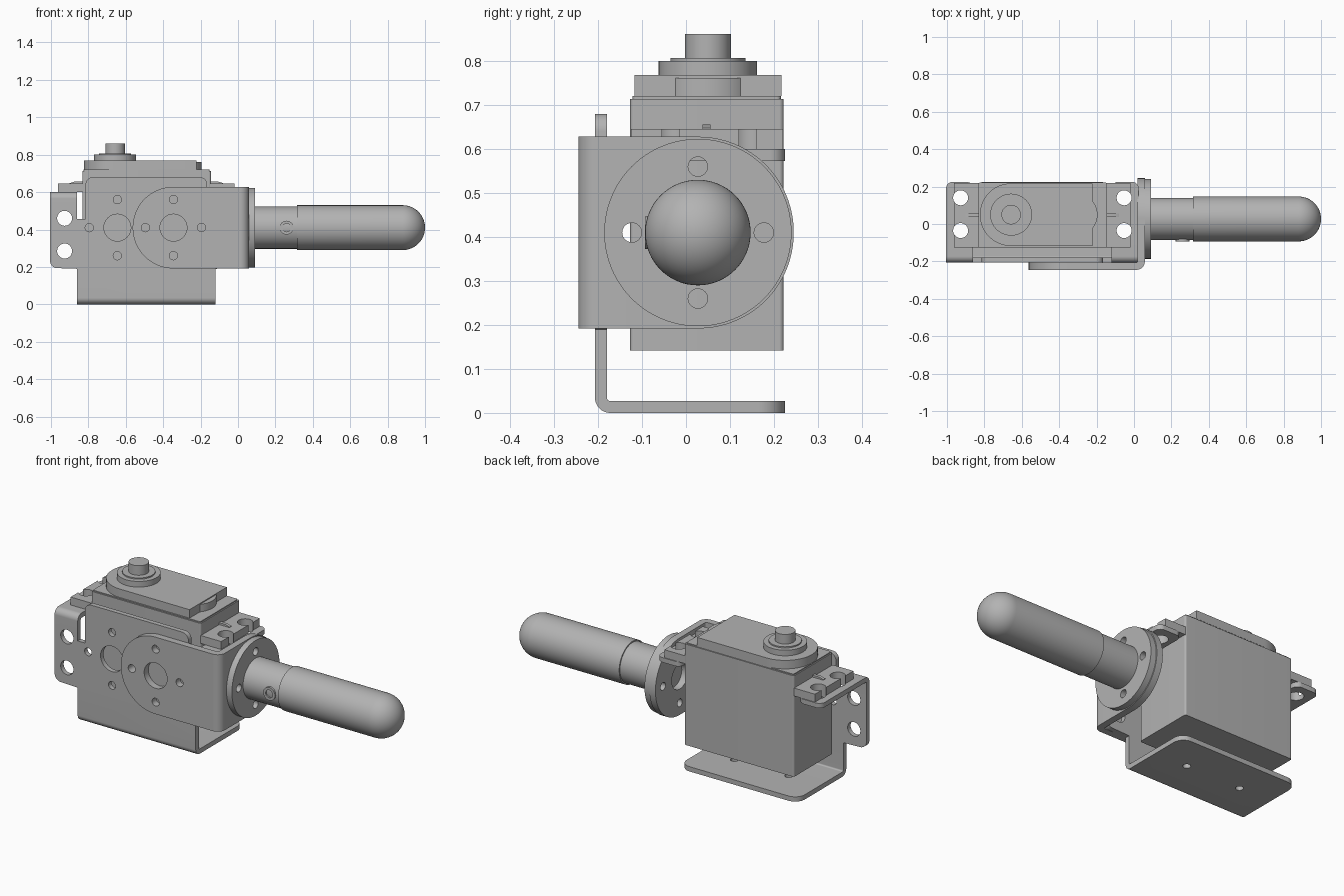
import bpy, bmesh
from math import pi, sin, cos, tan
from mathutils import Vector, Matrix

if "Cube" in bpy.data.objects:
    bpy.data.objects.remove(bpy.data.objects["Cube"])

GREY = (0.45, 0.45, 0.45, 1)
grey = bpy.data.materials.new("plain grey")
grey.use_nodes = True
grey.diffuse_color = GREY
grey.node_tree.nodes["Principled BSDF"].inputs["Base Color"].default_value = GREY

PLACE = {"x": lambda u, v, w: (w, u, v),
         "y": lambda u, v, w: (u, w, v),
         "z": lambda u, v, w: (u, v, w)}


def finish(name, bm):
    bmesh.ops.remove_doubles(bm, verts=bm.verts, dist=1e-5)
    bmesh.ops.recalc_face_normals(bm, faces=bm.faces)
    mesh = bpy.data.meshes.new(name)
    bm.to_mesh(mesh)
    bm.free()
    mesh.materials.append(grey)
    ob = bpy.data.objects.new(name, mesh)
    bpy.context.collection.objects.link(ob)
    return ob


def rounded(corners, steps=16):
    """Outline from (u, v, radius) corners, each turned into an arc."""
    out = []
    for i, (u, v, r) in enumerate(corners):
        p = Vector((u, v))
        a = (Vector(corners[i - 1][:2]) - p).normalized()
        b = (Vector(corners[(i + 1) % len(corners)][:2]) - p).normalized()
        if r == 0:
            out.append(p)
            continue
        half = a.angle(b) / 2
        centre = p + (a + b).normalized() * (r / sin(half))
        start = p + a * (r / tan(half)) - centre
        end = p + b * (r / tan(half)) - centre
        sweep = start.angle_signed(end)
        for k in range(steps + 1):
            out.append(centre + Matrix.Rotation(-sweep * k / steps, 2) @ start)
    clean = [p for i, p in enumerate(out) if (p - out[i - 1]).length > 1e-4]
    return clean


def rect(u0, u1, v0, v1, r=0):
    return rounded([(u0, v0, r), (u1, v0, r), (u1, v1, r), (u0, v1, r)])


def circle(u, v, r, n=48):
    return [(u + r * cos(2 * pi * i / n), v + r * sin(2 * pi * i / n)) for i in range(n)]


def prism(name, axis, w0, w1, *outlines):
    bm = bmesh.new()
    for pts in outlines:
        rings = [[bm.verts.new(PLACE[axis](p[0], p[1], w)) for p in pts] for w in (w0, w1)]
        bm.faces.new(rings[0])
        bm.faces.new(rings[1])
        for i in range(len(pts)):
            bm.faces.new((rings[0][i - 1], rings[0][i], rings[1][i], rings[1][i - 1]))
    return finish(name, bm)


def lathe(name, axis, centre, profile, steps=64):
    """Turn (radius, distance along axis) points around an axis."""
    bm = bmesh.new()
    put = PLACE[axis]
    vs = [bm.verts.new(put(centre[0] + r, centre[1], w)) for r, w in profile]
    edges = [bm.edges.new(pair) for pair in zip(vs, vs[1:])]
    bmesh.ops.spin(bm, geom=vs + edges, cent=put(*centre, 0), axis=put(0, 0, 1),
                   angle=2 * pi, steps=steps)
    return finish(name, bm)


def combine(ob, tool, operation):
    mod = ob.modifiers.new("cut", "BOOLEAN")
    mod.operation, mod.solver, mod.object = operation, "EXACT", tool
    mesh = bpy.data.meshes.new_from_object(
        ob.evaluated_get(bpy.context.evaluated_depsgraph_get()))
    ob.modifiers.clear()
    ob.data = mesh
    bpy.data.objects.remove(tool)
    return ob


def cut_holes(ob, axis, w0, w1, holes):
    return combine(ob, prism("hole_cutter", axis, w0, w1, *[circle(*h) for h in holes]),
                   "DIFFERENCE")


def horn_holes(u, v, big=True):
    ring = [(u + 0.15 * du, v + 0.15 * dv, 0.022)
            for du, dv in ((1, 0), (-1, 0), (0, 1), (0, -1))]
    return ring + ([(u, v, 0.072)] if big else [])


MID = -0.49      # middle of the servo along x
AX_Z = 0.41      # height of the handle axis
AX_Y = 0.027     # depth of the handle axis
OUT_X = -0.657   # output shaft
OUT_Y = 0.05
FRONT, INNER, BACK = -0.207, -0.18, 0.225

# Servo bracket: foot, front plate and two ears with flanges
foot = prism("servo_bracket", "x", MID - 0.37, MID + 0.37, rounded([
    (FRONT, 0, 0.035), (BACK, 0, 0), (BACK, 0.027, 0), (INNER, 0.027, 0.008),
    (INNER, 0.3, 0), (FRONT, 0.3, 0)]))
combine(foot, prism("foot_outline", "z", -0.1, 0.5, rounded([
    (MID - 0.37, -0.4, 0), (MID + 0.37, -0.4, 0),
    (MID + 0.37, BACK, 0.06), (MID - 0.37, BACK, 0.06)])), "INTERSECT")
half = [(0.37, 0.19, 0), (0.515, 0.195, 0.04), (0.515, 0.5, 0), (0.37, 0.5, 0),
        (0.37, 0.455, 0), (0.325, 0.455, 0), (0.325, 0.68, 0.04)]
plate = prism("front_plate", "y", FRONT, INNER, rounded(
    [(MID + u, v, r) for u, v, r in half] + [(MID - u, v, r) for u, v, r in reversed(half)]))
combine(foot, plate, "UNION")
for side in (-1, 1):
    x0, x1 = sorted((MID + side * 0.37, MID + side * 0.515))
    ear = prism("ear", "x", x0, x1, rounded([
        (FRONT, 0.48, 0), (INNER, 0.48, 0), (INNER, 0.573, 0.008),
        (BACK, 0.573, 0), (BACK, 0.6, 0), (FRONT, 0.6, 0.035)]))
    combine(ear, prism("ear_outline", "z", 0.4, 0.7, rounded([
        (x0, -0.4, 0), (x1, -0.4, 0), (x1, BACK, 0.035), (x0, BACK, 0.035)])), "INTERSECT")
    combine(foot, ear, "UNION")
ear_x = [MID - 0.437, MID + 0.437]
cut_holes(foot, "y", -0.3, -0.15, horn_holes(-0.645, AX_Z)
          + [(x, z, 0.04) for x in ear_x for z in (0.285, 0.46)])
cut_holes(foot, "z", 0.5, 0.7, [(x, y, 0.04) for x in ear_x for y in (-0.035, 0.14)])
cut_holes(foot, "z", -0.1, 0.1, [(MID - 0.17, 0.024, 0.02), (MID + 0.17, 0.024, 0.02)])

# Servo case and lid
prism("servo_case", "z", 0.142, 0.714, rect(MID - 0.342, MID + 0.345, -0.127, 0.222, 0.01))
prism("servo_lid", "z", 0.714, 0.72, rect(MID - 0.335, MID + 0.338, -0.122, 0.216, 0.01))

# Raised gear cover: round at the shaft end, with a small bulge at the other
r = 0.167
prism("gear_cover", "z", 0.72, 0.768, rounded([
    (OUT_X - r, OUT_Y - r, r - 0.001), (-0.222, OUT_Y - r, 0),
    (-0.222, OUT_Y + r, 0), (OUT_X - r, OUT_Y + r, r - 0.001)]))
prism("cover_bulge", "z", 0.72, 0.762, circle(-0.31, OUT_Y, 0.115))
lathe("output_shaft", "z", (OUT_X, OUT_Y), [
    (0, 0.76), (0.112, 0.76), (0.112, 0.8), (0.085, 0.8), (0.085, 0.807),
    (0.052, 0.807), (0.052, 0.861), (0, 0.861)])

# Mounting tabs with open holes and a stiffening rib
for side in (-1, 1):
    x0, x1 = sorted((MID + side * 0.34, MID + side * 0.472))
    tab = prism("mounting_tab", "z", 0.6, 0.645, rect(x0, x1, -0.125, 0.22))
    cut_holes(tab, "z", 0.5, 0.7, [(MID + side * 0.437, y, 0.04) for y in (-0.035, 0.14)])
    prism("tab_rib", "y", 0.038, 0.056, [
        (MID + side * 0.34, 0.64), (MID + side * 0.41, 0.64), (MID + side * 0.41, 0.648),
        (MID + side * 0.385, 0.656), (MID + side * 0.34, 0.656)])

# Bent arm carrying the handle
R = 0.218
arm = prism("bent_arm", "z", AX_Z - 0.3, AX_Z + 0.3, rounded([
    (-0.7, -0.245, 0), (0.058, -0.245, 0.045), (0.058, 0.4, 0),
    (0.02, 0.4, 0), (0.02, FRONT, 0.01), (-0.7, FRONT, 0)]))
for axis, tip, far in (("y", -0.345 - R, 0.3), ("x", AX_Y + R, -0.4)):
    outline = rounded([(far, AX_Z - R, 0), (tip, AX_Z - R, R - 0.001),
                       (tip, AX_Z + R, R - 0.001), (far, AX_Z + R, 0)], 32)
    combine(arm, prism("arm_outline", axis, -0.9, 0.6, outline), "INTERSECT")
cut_holes(arm, "y", -0.3, -0.2, horn_holes(-0.345, AX_Z))
cut_holes(arm, "x", 0, 0.1, horn_holes(AX_Y, AX_Z))

# Handle: disc, neck, side socket and domed grip
disc = prism("handle_disc", "x", 0.058, 0.092, circle(AX_Y, AX_Z, 0.213, 96))
cut_holes(disc, "x", 0, 0.2, horn_holes(AX_Y, AX_Z, False))
lathe("handle_neck", "x", (AX_Y, AX_Z), [(0, 0.09), (0.113, 0.09), (0.113, 0.33), (0, 0.33)])
dome = [(0.12 * cos(i * pi / 32), 0.88 + 0.12 * sin(i * pi / 32)) for i in range(16)]
lathe("handle_grip", "x", (AX_Y, AX_Z), [(0, 0.316), (0.12, 0.316)] + dome + [(0, 1)])
lathe("side_socket", "y", (0.26, AX_Z), [
    (0, -0.06), (0, -0.078), (0.022, -0.078), (0.022, -0.093),
    (0.037, -0.093), (0.037, -0.06), (0, -0.06)], 32)

# Smooth curved walls, keep edges crisp
bpy.ops.object.select_all(action="DESELECT")
for ob in bpy.context.collection.objects:
    if ob.type == "MESH" and ob.data.materials and ob.data.materials[0] == grey:
        ob.select_set(True)
        bpy.context.view_layer.objects.active = ob
bpy.ops.object.shade_smooth_by_angle(angle=0.5)
